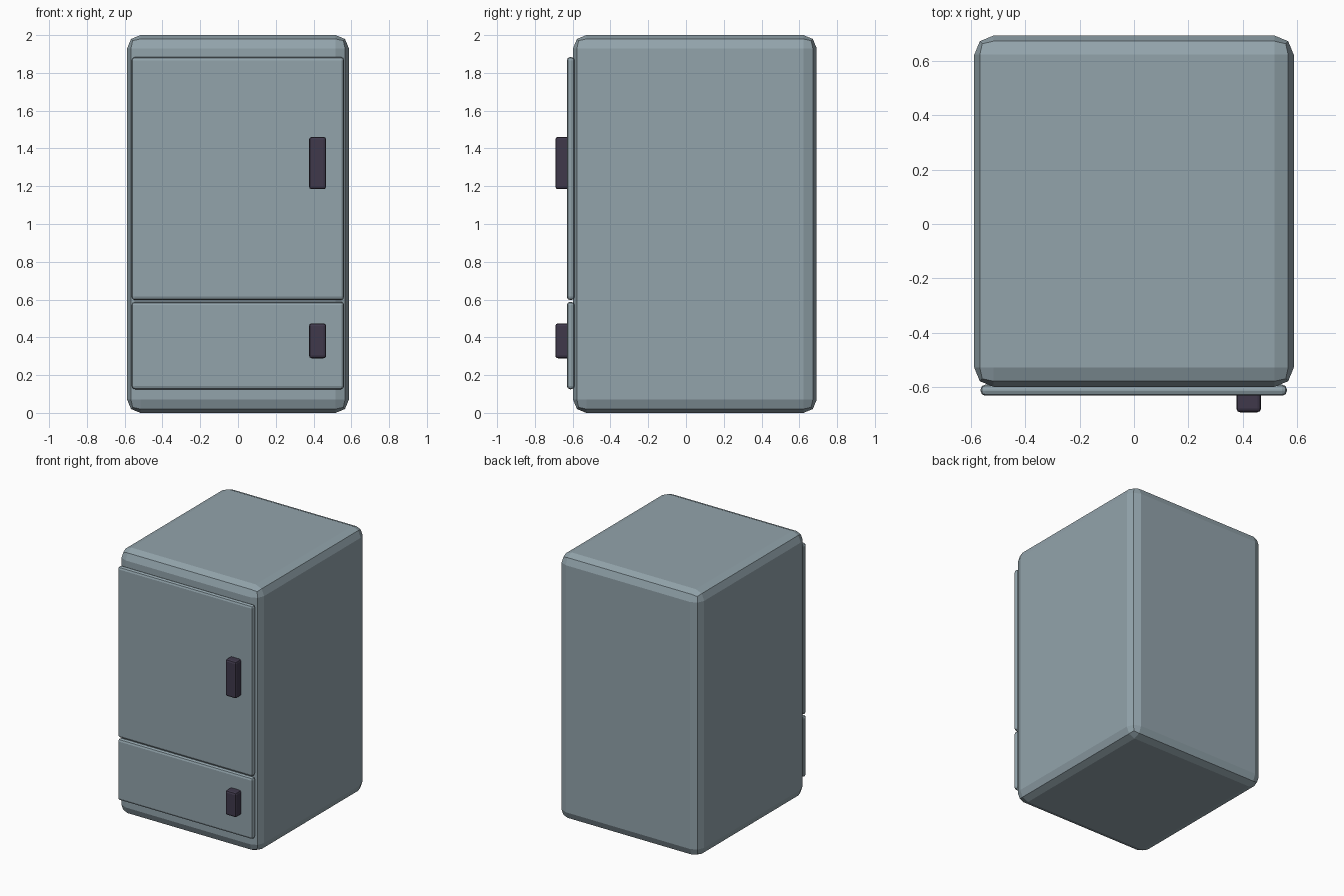
import bpy
import bmesh

if "Cube" in bpy.data.objects:
    bpy.data.objects.remove(bpy.data.objects["Cube"])


def material(name, color):
    mat = bpy.data.materials.new(name)
    mat.diffuse_color = (*color, 1)
    mat.use_nodes = True
    mat.node_tree.nodes["Principled BSDF"].inputs["Base Color"].default_value = mat.diffuse_color
    return mat


def rounded_box(name, x, y, z, bevel, mat):
    """Box between (min, max) ranges with all edges bevelled in two flat steps."""
    bm = bmesh.new()
    bmesh.ops.create_cube(bm, size=1)
    for v in bm.verts:
        v.co = [r[0] if c < 0 else r[1] for c, r in zip(v.co, (x, y, z))]
    bmesh.ops.bevel(bm, geom=bm.edges[:], offset=bevel, segments=2,
                    profile=0.5, affect='EDGES')
    bmesh.ops.recalc_face_normals(bm, faces=bm.faces[:])
    mesh = bpy.data.meshes.new(name)
    bm.to_mesh(mesh)
    bm.free()
    mesh.materials.append(mat)
    obj = bpy.data.objects.new(name, mesh)
    bpy.context.collection.objects.link(obj)
    return obj


steel = material("steel_blue", (0.29, 0.37, 0.41))
dark = material("dark_handle", (0.05, 0.04, 0.07))

# Cabinet
rounded_box("cabinet", (-0.587, 0.587), (-0.598, 0.692), (0, 2), 0.07, steel)

# Doors with their handles: name, door height range, handle height range
for name, door_z, handle_z in (("fridge", (0.597, 1.884), (1.184, 1.461)),
                               ("freezer", (0.125, 0.588), (0.289, 0.474))):
    rounded_box(name + "_door", (-0.564, 0.562), (-0.631, -0.59), door_z, 0.018, steel)
    rounded_box(name + "_handle", (0.376, 0.467), (-0.692, -0.615), handle_z, 0.014, dark)
